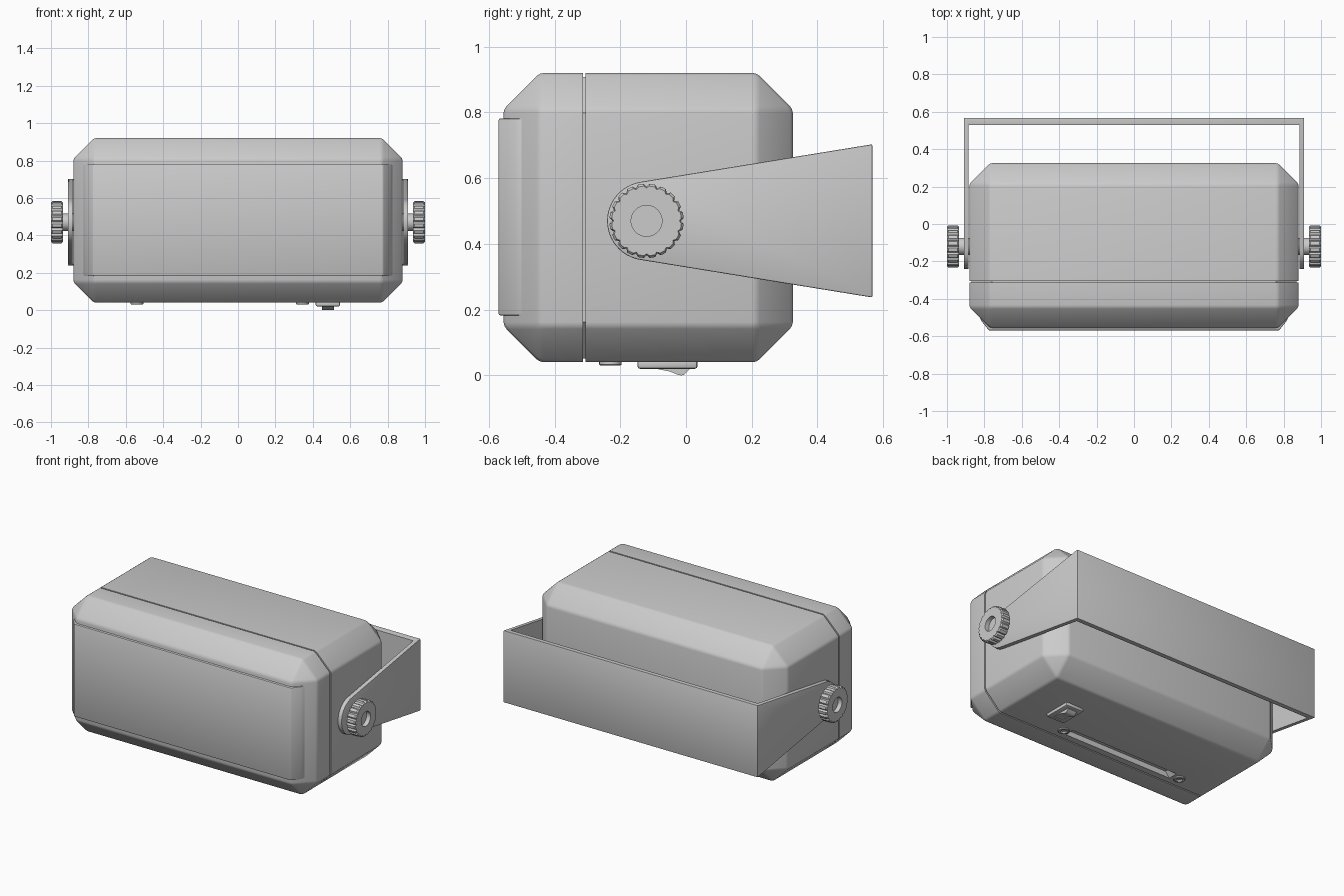
import bpy, bmesh
from math import sin, cos, pi, atan2, asin, hypot
from mathutils import Matrix, Vector

if "Cube" in bpy.data.objects:
    bpy.data.objects.remove(bpy.data.objects["Cube"])


def add(name, bm, bevel=0.0, segs=2):
    bmesh.ops.recalc_face_normals(bm, faces=bm.faces)
    me = bpy.data.meshes.new(name)
    bm.to_mesh(me)
    bm.free()
    ob = bpy.data.objects.new(name, me)
    bpy.context.collection.objects.link(ob)
    if bevel:
        m = ob.modifiers.new("edge", 'BEVEL')
        m.width, m.segments, m.limit_method = bevel, segs, 'ANGLE'
    return ob


def prism(name, pts, axis, a, b, bevel=0.0):
    """Extrude a 2D outline from a to b along the named axis."""
    place = {'x': lambda p, d: (d, p[0], p[1]),
             'y': lambda p, d: (p[0], d, p[1]),
             'z': lambda p, d: (p[0], p[1], d)}[axis]
    bm = bmesh.new()
    r0 = [bm.verts.new(place(p, a)) for p in pts]
    r1 = [bm.verts.new(place(p, b)) for p in pts]
    bm.faces.new(r0)
    bm.faces.new(r1)
    for i in range(len(pts)):
        j = (i + 1) % len(pts)
        bm.faces.new((r0[i], r0[j], r1[j], r1[i]))
    return add(name, bm, bevel)


def rect(x0, x1, y0, y1):
    return [(x0, y0), (x1, y0), (x1, y1), (x0, y1)]


def lathe(name, rings, n, matrix):
    """Rings of (height, radius, notch depth) round local z; every 4th side is notched."""
    bm = bmesh.new()
    loops = []
    for h, r, notch in rings:
        loop = []
        for i in range(n):
            a = 2 * pi * i / n
            rr = r - (notch if i % 4 == 0 else 0)
            loop.append(bm.verts.new(matrix @ Vector((rr * cos(a), rr * sin(a), h))))
        loops.append(loop)
    for p, q in zip(loops, loops[1:]):
        for i in range(n):
            j = (i + 1) % n
            bm.faces.new((p[i], p[j], q[j], q[i]))
    bm.faces.new(loops[0])
    bm.faces.new(loops[-1])
    return add(name, bm)


def cut(ob, cutter):
    m = ob.modifiers.new("cut", 'BOOLEAN')
    m.operation, m.solver, m.object = 'DIFFERENCE', 'EXACT', cutter
    cutter.hide_render = True
    apply(ob)
    bpy.data.objects.remove(cutter)


def apply(ob):
    bpy.ops.object.select_all(action='DESELECT')
    ob.select_set(True)
    bpy.context.view_layer.objects.active = ob
    bpy.ops.object.convert(target='MESH')


def shell(name, cut_y, keep_front):
    """Chamfered housing with softened edges, kept on one side of the seam."""
    bm = bmesh.new()
    bmesh.ops.create_cube(bm, size=1, matrix=Matrix.Translation((0, -0.115, 0.48))
                          @ Matrix.Diagonal((1.76, 0.88, 0.88, 1)))
    bmesh.ops.bevel(bm, geom=bm.edges[:], offset=0.11, segments=1, affect='EDGES')
    bmesh.ops.bevel(bm, geom=bm.edges[:], offset=0.012, segments=2, profile=0.5, affect='EDGES')
    bmesh.ops.bisect_plane(bm, geom=bm.verts[:] + bm.edges[:] + bm.faces[:],
                           plane_co=(0, cut_y, 0), plane_no=(0, 1, 0),
                           clear_outer=keep_front, clear_inner=not keep_front)
    bmesh.ops.holes_fill(bm, edges=bm.edges[:], sides=0)
    return add(name, bm)


# Housing: front cover, rear case and the recessed core seen in the seam
shell("front_cover", -0.314, True)
case = shell("rear_case", -0.305, False)
x, c = 0.868, 0.11
z0, z1 = 0.052, 0.908
prism("seam_core", [(x, z0 + c), (x, z1 - c), (x - c, z1), (c - x, z1),
                    (-x, z1 - c), (-x, z0 + c), (c - x, z0), (x - c, z0)], 'y', -0.34, -0.28)

# Front panel wrapping slightly round the front chamfers
prism("front_panel", [(-0.83, -0.49), (-0.815, -0.52), (-0.775, -0.57), (0.775, -0.57),
                      (0.815, -0.52), (0.83, -0.49)], 'z', 0.182, 0.782, 0.006)

# Slot under the case, with sloped ends
cut(case, prism("slot_cutter", [(-0.50, 0.03), (0.31, 0.03), (0.27, 0.075), (-0.46, 0.075)],
                'y', -0.262, -0.198))

# Screws at either end of the slot
for sx, side in ((-0.54, "left"), (0.345, "right")):
    lathe("slot_screw_" + side, [(0.045, 0.034, 0), (0.033, 0.034, 0), (0.03, 0.03, 0),
                                 (0.03, 0.02, 0), (0.038, 0.014, 0)], 24,
          Matrix.Translation((sx, -0.23, 0)))

# Rocker switch under the case
frame = prism("switch_frame", rect(0.415, 0.545, -0.148, 0.035), 'z', 0.02, 0.05, 0.008)
cut(frame, prism("frame_cutter", rect(0.445, 0.515, -0.125, 0.012), 'z', 0.0, 0.036))
prism("switch_rocker", [(-0.122, 0.04), (-0.122, 0.023), (-0.085, 0.019), (-0.05, 0.012),
                        (-0.022, 0.001), (-0.013, 0.0), (-0.006, 0.002), (0.01, 0.018),
                        (0.01, 0.04)], 'x', 0.448, 0.512)

# U-shaped mounting bracket: flared side outline, hollowed out
cy, cz, r = -0.12, 0.47, 0.12
ey, ez = 0.567, 0.233
d = hypot(ey - cy, ez)
t = pi / 2 + atan2(ez, ey - cy) - asin(r / d) + 0.0
tilt = atan2(ez, ey - cy) - asin(r / d)
a0 = pi / 2 + tilt
n = 24
arc = [(cy + r * cos(a0 + (2 * pi - 2 * a0) * i / n),
        cz + r * sin(a0 + (2 * pi - 2 * a0) * i / n)) for i in range(n + 1)]
bracket = prism("mounting_bracket", arc + [(ey, cz - ez), (ey, cz + ez)], 'x', -0.91, 0.91, 0.004)
cut(bracket, prism("bracket_cutter", rect(-0.884, 0.884, -0.5, 0.53), 'z', 0, 1))

# Clamping knobs with notched rims and a dished centre
for s, side in ((-1, "left"), (1, "right")):
    m = Matrix.Translation((0, cy, cz)) @ Matrix.Rotation(s * pi / 2, 4, 'Y')
    lathe("knob_" + side, [(0.87, 0.046, 0), (0.936, 0.046, 0), (0.936, 0.106, 0.006),
                           (0.943, 0.113, 0.009), (0.992, 0.113, 0.009), (1.0, 0.106, 0.006),
                           (1.0, 0.047, 0), (0.972, 0.047, 0)], 80, m)

# Smooth shading with crisp edges
for ob in list(bpy.context.scene.objects):
    apply(ob)
    bpy.ops.object.shade_smooth_by_angle(angle=pi / 6)
